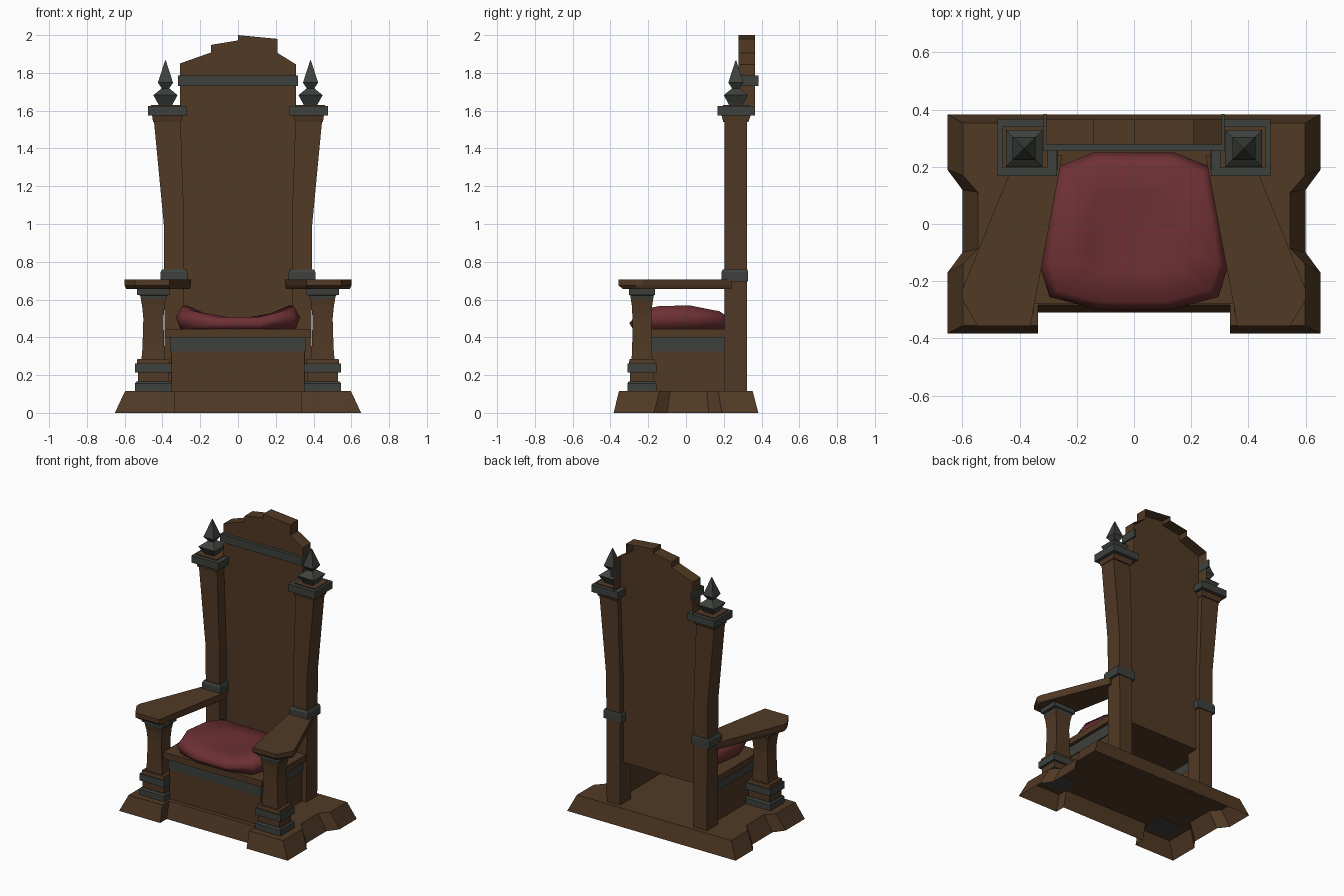
import bpy, bmesh, math

if "Cube" in bpy.data.objects:
    bpy.data.objects.remove(bpy.data.objects["Cube"])


def material(name, col):
    m = bpy.data.materials.new(name)
    m.diffuse_color = (*col, 1)
    m.use_nodes = True
    m.node_tree.nodes["Principled BSDF"].inputs["Base Color"].default_value = m.diffuse_color
    return m


WOOD = material("dark wood", (0.082, 0.041, 0.018))
IRON = material("grey iron", (0.047, 0.053, 0.046))
RED = material("red cloth", (0.155, 0.03, 0.034))


def loft(name, rings, mat, bottom=True, top=True, closed=True):
    """Skin a stack of equal-length point rings, with optional caps."""
    bm = bmesh.new()
    vs = [[bm.verts.new(p) for p in r] for r in rings]
    n = len(rings[0])
    for a, b in zip(vs, vs[1:]):
        for i in range(n if closed else n - 1):
            j = (i + 1) % n
            bm.faces.new((a[i], a[j], b[j], b[i]))
    if bottom:
        bm.faces.new(vs[0][::-1])
    if top:
        bm.faces.new(vs[-1])
    bmesh.ops.recalc_face_normals(bm, faces=bm.faces)
    me = bpy.data.meshes.new(name)
    bm.to_mesh(me)
    bm.free()
    me.materials.append(mat)
    ob = bpy.data.objects.new(name, me)
    bpy.context.collection.objects.link(ob)
    return ob


def rect(x0, x1, y0, y1, z):
    return [(x0, y0, z), (x1, y0, z), (x1, y1, z), (x0, y1, z)]


def box(name, x0, x1, y0, y1, z0, z1, mat):
    return loft(name, [rect(x0, x1, y0, y1, z0), rect(x0, x1, y0, y1, z1)], mat)


def centred(cx, cy, tiers):
    return [rect(cx - hx, cx + hx, cy - hy, cy + hy, z) for z, hx, hy in tiers]


def pair(name, rings, mat):
    """Loft the +x part and its mirrored twin."""
    for side, s in (("right", 1), ("left", -1)):
        loft(f"{name}_{side}", [[(s * x, y, z) for x, y, z in r] for r in rings], mat)


def symmetric(half, z):
    """Right-half outline (front to back) completed across x = 0."""
    return [(x, y, z) for x, y in half] + [(-x, y, z) for x, y in reversed(half)]


# plinth with notched sides, open underneath
foot = [(.335, -.31), (.335, -.383), (.652, -.383), (.652, -.17),
        (.6, -.1), (.6, .12), (.652, .19), (.652, .383)]
cap = [(.335, -.283), (.335, -.355), (.598, -.355), (.598, -.14),
       (.545, -.085), (.545, .11), (.598, .17), (.598, .353)]
loft("plinth", [symmetric(foot, 0), symmetric(cap, .115)], WOOD, bottom=False)


# seat box: three walls, open at the back
def u_wall(name, hx, yf, z0, z1, mat):
    path = [(-hx, .27), (-hx, yf), (hx, yf), (hx, .27)]
    ob = loft(name, [[(x, y, z) for x, y in path] for z in (z0, z1)], mat,
              False, False, closed=False)
    mod = ob.modifiers.new("thickness", 'SOLIDIFY')
    mod.thickness = .008
    mod.offset = 0


u_wall("seat_box", .35, -.25, .115, .33, WOOD)
u_wall("seat_band", .357, -.257, .325, .402, IRON)
box("seat_plank", -.383, .383, -.28, .285, .40, .445, WOOD)

# dished cushion
half = [(.12, -.30), (.295, -.255), (.328, -.15), (.3, .03), (.265, .2), (.14, .25)]


def cushion_ring(scale, z_of):
    pts = [(x * scale, (y + .025) * scale - .025, 0) for x, y, _ in symmetric(half, 0)]
    return [(x, y, z_of(x, y)) for x, y, _ in pts]


def crown(x, y):
    side = min(max((abs(x) - .13) / .14, 0), 1)
    fall = max(0, abs(y + .03) - .1)
    return .508 + .06 * side - .2 * fall * side


cushion = loft("cushion", [
    cushion_ring(.93, lambda x, y: .443),
    cushion_ring(1.0, lambda x, y: .475 + .03 * (abs(x) > .2)),
    cushion_ring(.9, crown),
    cushion_ring(.5, crown),
    cushion_ring(.2, lambda x, y: .505)], RED)
for p in cushion.data.polygons:
    p.use_smooth = True

# back panel sheet with stepped crest
crest = [(.307, 1.6), (.307, 1.845), (.21, 1.905), (.21, 1.98), (0, 2.0), (0, 1.972),
         (-.143, 1.948), (-.143, 1.908), (-.307, 1.85), (-.307, 1.6)]
outline = [(.29, .40)] + crest + [(-.29, .40)]
loft("back_panel", [[(x, y, z) for x, z in outline] for y in (.278, .286)], WOOD)
# crest rim behind the sheet
rim = loft("crest_rim", [[(x, y, z) for x, z in crest] for y in (.28, .366)], WOOD,
           False, False, closed=False)
# crest band: front strip and side returns
box("crest_band", -.315, .315, .255, .279, 1.73, 1.785, IRON)
pair("crest_band_end", [rect(.305, .317, .255, .385, z) for z in (1.73, 1.785)], IRON)

# rear posts, leaning outward at the top
pair("rear_post", [rect(.285, .388, .203, .322, .11), rect(.285, .393, .203, .322, 1.0),
                   rect(.304, .445, .203, .322, 1.545)], WOOD)
pair("post_neck", [rect(.30, .45, .197, .33, 1.54), rect(.29, .455, .188, .342, 1.576)], WOOD)
pair("post_collar", [rect(.268, .41, .188, .328, z) for z in (.695, .745)]
     + [rect(.275, .402, .195, .326, .76)], IRON)
pair("post_cap", [rect(.269, .477, .168, .366, z) for z in (1.574, 1.624)], IRON)
pair("post_cap_top", [rect(.302, .46, .195, .34, z) for z in (1.62, 1.63)], WOOD)
# four-sided spear finials
pair("finial", centred(.384, .264, [
    (1.628, .035, .035), (1.642, .042, .042), (1.682, .064, .064), (1.718, .02, .02),
    (1.748, .04, .04), (1.866, .002, .002)]), IRON)

# armrests
arm_top = [(.25, .24), (.362, -.357), (.545, -.357), (.6, -.265), (.6, -.23), (.43, .19), (.41, .24)]
arm_low = [(.255, .24), (.37, -.333), (.535, -.333), (.592, -.255), (.592, -.225), (.425, .19), (.405, .24)]
pair("armrest", [[(x, y, .655) for x, y in arm_low], [(x, y, .675) for x, y in arm_top],
                 [(x, y, .705) for x, y in arm_top]], WOOD)

# arm posts: stacked base blocks, waisted column, capital
AX, AY = .448, -.233
pair("arm_post_foot", centred(AX, AY, [(.112, .098, .078), (.155, .098, .078), (.166, .09, .07)]), IRON)
pair("arm_post_block", centred(AX, AY, [(.16, .082, .064), (.22, .082, .064)]), WOOD)
pair("arm_post_ring", centred(AX, AY, [(.215, .098, .078), (.262, .098, .078)]), IRON)
pair("arm_post_column", centred(AX, AY, [
    (.26, .088, .07), (.285, .085, .066), (.286, .063, .055), (.34, .058, .052),
    (.5, .053, .05), (.57, .06, .054), (.605, .067, .06)]), WOOD)
pair("arm_post_capital", centred(AX, AY, [
    (.598, .064, .058), (.622, .07, .062), (.625, .086, .068), (.657, .088, .07)]), IRON)
